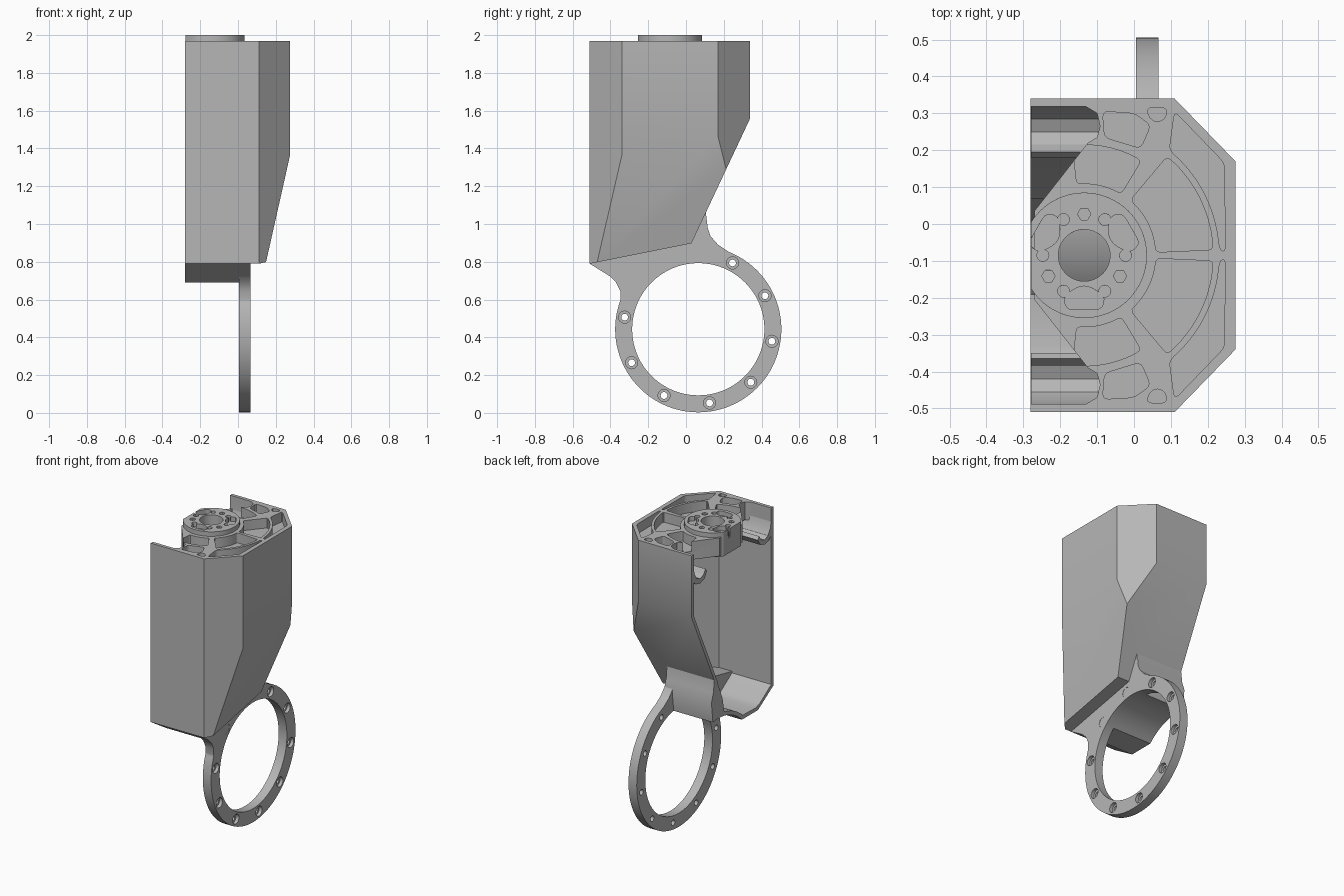
import bpy, bmesh
from math import sin, cos, radians, tau
from mathutils import Vector

if "Cube" in bpy.data.objects:
    bpy.data.objects.remove(bpy.data.objects["Cube"], do_unlink=True)

grey = bpy.data.materials.new("machined grey")
grey.use_nodes = True
colour = (0.47, 0.47, 0.47, 1)
grey.diffuse_color = colour
grey.node_tree.nodes["Principled BSDF"].inputs["Base Color"].default_value = colour

WALL = 0.022          # shell thickness
TOP = 1.97            # rim height
MID = -0.085          # symmetry line of the plan, in y
HUB = (-0.135, MID)   # hub axis
RING = (0.065, 0.443) # ring axis, in y and z


def prism(name, groups, lo, hi, axis="z", cuts=()):
    """Extrude outlines along an axis, then trim with planes."""
    bm = bmesh.new()
    for pts in groups:
        def place(p, h):
            return (p[0], p[1], h) if axis == "z" else (h, p[0], p[1])
        a = [bm.verts.new(place(p, lo)) for p in pts]
        b = [bm.verts.new(place(p, hi)) for p in pts]
        bm.faces.new(a)
        bm.faces.new(b)
        for i in range(len(pts)):
            j = (i + 1) % len(pts)
            bm.faces.new((a[i], a[j], b[j], b[i]))
    bmesh.ops.recalc_face_normals(bm, faces=bm.faces)
    for point, normal in cuts:
        bmesh.ops.bisect_plane(bm, geom=bm.verts[:] + bm.edges[:] + bm.faces[:],
                               plane_co=point, plane_no=normal, clear_outer=True)
        rim = [e for e in bm.edges if e.is_boundary]
        bmesh.ops.holes_fill(bm, edges=rim, sides=0)
        bmesh.ops.recalc_face_normals(bm, faces=bm.faces)
    mesh = bpy.data.meshes.new(name)
    bm.to_mesh(mesh)
    bm.free()
    mesh.materials.append(grey)
    ob = bpy.data.objects.new(name, mesh)
    bpy.context.collection.objects.link(ob)
    return ob


def combine(ob, other, op="DIFFERENCE"):
    mod = ob.modifiers.new(op.lower(), "BOOLEAN")
    mod.operation, mod.solver, mod.object = op, "EXACT", other
    bpy.context.view_layer.objects.active = ob
    bpy.ops.object.modifier_apply(modifier=mod.name)
    bpy.data.objects.remove(other, do_unlink=True)


def arc(c, r, a0, a1, n=12):
    return [(c[0] + r * cos(radians(a0 + (a1 - a0) * i / n)),
             c[1] + r * sin(radians(a0 + (a1 - a0) * i / n))) for i in range(n + 1)]


def circle(c, r, n=32):
    return [(c[0] + r * cos(tau * i / n), c[1] + r * sin(tau * i / n)) for i in range(n)]


def polar(c, r, angle):
    return arc(c, r, angle, angle, 1)[0]


def flip(pts):
    return [(x, 2 * MID - y) for x, y in reversed(pts)]


def mirrored(half):
    """Half outline given as x and distance from the symmetry line."""
    pts = [(x, MID + d) for x, d in half]
    return pts + flip(pts)


def rounded(pts, r=0.016):
    out = []
    for i, p in enumerate(pts):
        p, a, b = Vector(p), Vector(pts[i - 1]), Vector(pts[(i + 1) % len(pts)])
        s = p + (a - p).normalized() * min(r, (a - p).length * 0.45)
        e = p + (b - p).normalized() * min(r, (b - p).length * 0.45)
        out += [tuple((1 - t) ** 2 * s + 2 * t * (1 - t) * p + t * t * e)
                for t in (0, 0.33, 0.67, 1)]
    return out


def finish(ob, bevel=0):
    if bevel:
        mod = ob.modifiers.new("edge", "BEVEL")
        mod.width, mod.segments, mod.limit_method = bevel, 2, "ANGLE"
    bpy.ops.object.select_all(action="DESELECT")
    ob.select_set(True)
    bpy.context.view_layer.objects.active = ob
    bpy.ops.object.shade_smooth_by_angle(angle=radians(28))


def trims(inset):
    """Slanted side, back slope and tilted base of the housing."""
    planes = [((0.275, -0.35, 1.36), (1, 0.045, -0.235)),
              ((0, 0.34, 1.56), (0, 0.66, -0.31)),
              ((0, -0.51, 0.79), (0, 0.2, -1))]
    return [(Vector(p) - Vector(n).normalized() * inset, Vector(n).normalized())
            for p, n in planes]


# Housing: faceted outer body
housing = prism("housing", [mirrored([(-0.28, 0.425), (0.11, 0.425), (0.275, 0.255)])],
                0.5, TOP, cuts=trims(0))

# Lower trough following the ring bore
trough = [(-0.51, 0.79), (-0.39, 0.715), (-0.35, 0.69)] + arc(RING, 0.35, 135, 81) + \
         [(0.135, 0.92), (0.115, 0.98), (0.105, 1.06), (0.0, 1.0), (-0.51, 0.9)]
combine(housing, prism("trough", [trough], -0.28, 0.064, "x"), "UNION")

# Hollow interior, open at one side and at the top
inner = [(-0.4, 0.425 - WALL), (0.101, 0.425 - WALL), (0.253, 0.246)]
combine(housing, prism("cavity", [mirrored(inner)], 0.5, 2.2, cuts=trims(WALL)))
hollow = [(-0.488, 0.806), (-0.37, 0.728), (-0.33, 0.714)] + arc(RING, 0.375, 133, 100) + \
         [(0.02, 0.91), (0.07, 1.03), (0.0, 1.1), (-0.488, 1.1)]
combine(housing, prism("hollow", [hollow], -0.4, 0.006, "x"))
finish(housing)

# Mounting ring with its blended web
ring = prism("mounting_ring", [circle(RING, 0.44, 96)], 0.006, 0.066, "x")
web = [(-0.505, 0.788), (-0.41, 0.73), (-0.37, 0.69), (-0.348, 0.645), (-0.347, 0.6),
       (-0.34, 0.54), (0.1, 0.5), (0.23, 0.85), (0.17, 0.89), (0.13, 0.935),
       (0.111, 0.99), (0.105, 1.055), (0.03, 0.893)]
combine(ring, prism("web", [web], 0.006, 0.066, "x"), "UNION")
combine(ring, prism("bore", [circle(RING, 0.35, 96)], -0.1, 0.2, "x"))
bolts = [polar(RING, 0.395, 98.7 + 36 * i) for i in range(10)]
combine(ring, prism("bolt_holes", [circle(b, 0.018, 20) for b in bolts], -0.1, 0.2, "x"))
combine(ring, prism("bolt_seats", [circle(b, 0.032, 24) for b in bolts], 0.045, 0.2, "x"))
finish(ring)

# Top plate with notches beside the hub
plate = prism("top_plate", [mirrored(
    [(-0.27, 0.12), (-0.125, 0.305), (-0.1, 0.32), (-0.092, 0.35), (-0.1, 0.385),
     (-0.13, 0.403), (0.101, 0.403), (0.253, 0.246)])], 1.85, TOP)


def sector(r0, r1, a0, a1):
    return rounded(arc(HUB, r0, a0, a1, 6) + arc(HUB, r1, a1, a0, 6), 0.014)


# Lightening pockets between the ribs
pockets = [
    sector(0.195, 0.35, 2.5, 50),
    sector(0.195, 0.30, 59, 96),
    rounded([(0.11, 0.305), (0.245, 0.165), (0.247, -0.093 + 0.02), (0.237, -0.073)]
            + arc(HUB, 0.367, 4, 51, 8)),
    rounded([(-0.085, 0.305), (0.0, 0.30), (0.045, 0.268), (0.018, 0.205), (-0.08, 0.235)]),
    rounded([(0.035, 0.315), (0.09, 0.315), (0.085, 0.285), (0.06, 0.275), (0.04, 0.29)]),
]
combine(plate, prism("pockets", pockets + [flip(p) for p in pockets], 1.905, 2.1))
combine(plate, prism("plate_bore", [circle(HUB, 0.07, 48)], 1.7, 2.2))
finish(plate)

# Curved shelves joining the walls to the notches
shelf = [(0.322, 1.9), (0.31, 1.84), (0.285, 1.8), (0.25, 1.785), (0.215, 1.8), (0.195, 1.83),
         (0.18, 1.81), (0.205, 1.77), (0.25, 1.755), (0.295, 1.765), (0.322, 1.79)]
for name, profile in (("back_shelf", shelf),
                      ("front_shelf", [(2 * MID - y, z) for y, z in shelf])):
    finish(prism(name, [profile], -0.279, -0.08, "x"))

# Output hub, flattened on the open side
side = [((-0.279, 0, 0), (-1, 0, 0))]
hub = prism("hub", [circle(HUB, 0.17, 96)], 1.84, 2.0, cuts=side)
combine(hub, prism("hub_bore", [circle(HUB, 0.07, 48)], 1.7, 2.2))
through = [circle(polar(HUB, 0.112, 60 * i), 0.016, 20) for i in range(6)]
combine(hub, prism("hub_holes", through, 1.7, 2.2))
hexes = [circle(polar(HUB, 0.112, a), 0.018, 6) for a in (90, 210, 330)]
combine(hub, prism("hex_recesses", hexes, 1.95, 2.2))


def kidney(angle):
    pts = [polar(HUB, 0.085, angle - 10), polar(HUB, 0.125, angle - 27),
           polar(HUB, 0.155, angle - 18), polar(HUB, 0.147, angle),
           polar(HUB, 0.155, angle + 18), polar(HUB, 0.125, angle + 27),
           polar(HUB, 0.085, angle + 10)]
    return rounded(pts, 0.02)


combine(hub, prism("kidney_recesses", [kidney(a) for a in (30, 150, 270)], 1.94, 2.2))
finish(hub, 0.004)
